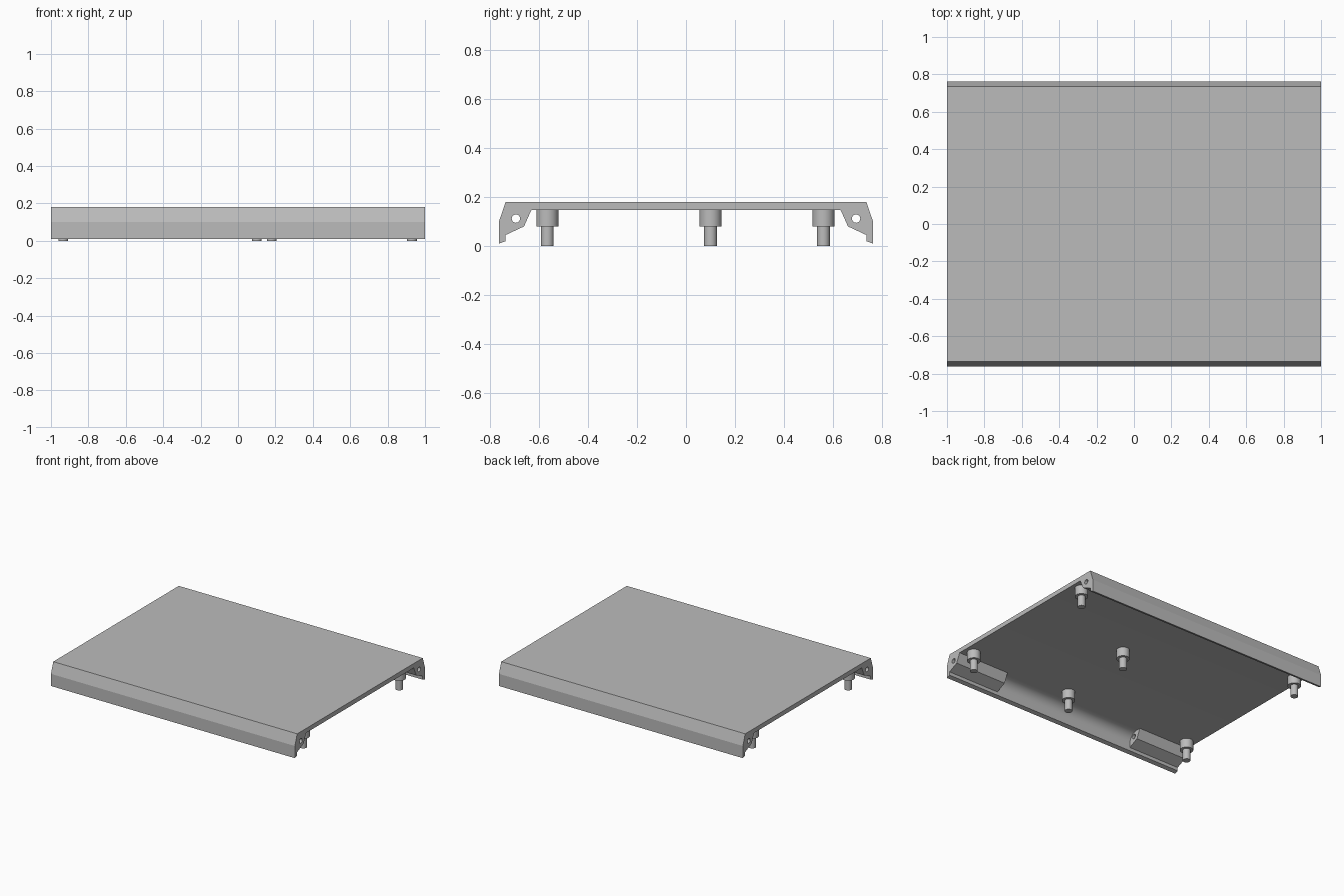
import bpy, bmesh, math

cube = bpy.data.objects.get("Cube")
if cube:
    bpy.data.objects.remove(cube, do_unlink=True)

grey = bpy.data.materials.new("light grey plastic")
grey.use_nodes = True
colour = (0.5, 0.5, 0.5, 1)
grey.diffuse_color = colour
grey.node_tree.nodes["Principled BSDF"].inputs["Base Color"].default_value = colour


def finish(obj, name):
    """Clean the mesh, name it, colour it and keep its edges crisp."""
    bm = bmesh.new()
    bm.from_mesh(obj.data)
    bmesh.ops.remove_doubles(bm, verts=bm.verts, dist=0.0001)
    bmesh.ops.recalc_face_normals(bm, faces=bm.faces)
    bm.to_mesh(obj.data)
    bm.free()
    obj.name = name
    obj.data.materials.clear()
    obj.data.materials.append(grey)
    bpy.ops.object.select_all(action="DESELECT")
    obj.select_set(True)
    bpy.context.view_layer.objects.active = obj
    bpy.ops.object.shade_smooth_by_angle(angle=math.radians(16))


def extrude_profile(name, loops, x0, x1):
    """Extrude closed (y, z) outlines along x; inner outlines become holes."""
    curve = bpy.data.curves.new(name, "CURVE")
    curve.dimensions = "2D"
    curve.fill_mode = "BOTH"
    curve.extrude = (x1 - x0) / 2
    for pts in loops:
        spline = curve.splines.new("POLY")
        spline.points.add(len(pts) - 1)
        for p, (y, z) in zip(spline.points, pts):
            p.co = (y, z, 0, 1)
        spline.use_cyclic_u = True
    obj = bpy.data.objects.new(name, curve)
    bpy.context.collection.objects.link(obj)
    obj.rotation_euler = (math.pi / 2, 0, math.pi / 2)
    obj.location.x = (x0 + x1) / 2
    bpy.ops.object.select_all(action="DESELECT")
    obj.select_set(True)
    bpy.context.view_layer.objects.active = obj
    bpy.ops.object.convert(target="MESH")
    finish(bpy.context.object, name)


def arc(cy, cz, r, a0, a1, n):
    return [(cy + r * math.cos(a0 + (a1 - a0) * i / n),
             cz + r * math.sin(a0 + (a1 - a0) * i / n)) for i in range(n + 1)]


# Cover: flat panel with a folded lip along each long edge, rounded inside
top, under, lip_in = 0.18, 0.147, -0.735
fillet = arc(-0.66, 0.072, 0.075, math.pi, math.pi / 2, 10)
half = [(-0.735, top), (-0.762, 0.10), (-0.762, 0.01), (lip_in, 0.02)] + fillet
extrude_profile("cover_panel", [half + [(-y, z) for y, z in reversed(half)]], -1, 1)

# Hinge blocks with a pin hole, one in each corner
block = fillet + [(-0.63, under), (-0.66, 0.08), (lip_in, 0.045)]
hole = arc(-0.693, 0.112, 0.017, 0, 2 * math.pi, 24)[:-1]
for sy, side in ((1, "front"), (-1, "back")):
    loops = [[(sy * y, z) for y, z in pts] for pts in (block, hole)]
    extrude_profile(side + "_left_hinge_block", loops, 0.58, 1)
    extrude_profile(side + "_right_hinge_block", loops, -1, -0.58)

# Stepped pegs under the panel
pegs = {"front_left": (0.93, -0.565), "front_middle": (0.10, -0.565),
        "front_right": (-0.935, -0.565), "centre": (0.18, 0.10),
        "back_left": (0.93, 0.56), "back_right": (-0.935, 0.56)}
for name, (x, y) in pegs.items():
    for part, r, z0, z1 in (("collar", 0.045, 0.08, under), ("pin", 0.026, 0, 0.08)):
        bpy.ops.mesh.primitive_cylinder_add(vertices=32, radius=r, depth=z1 - z0,
                                            location=(x, y, (z0 + z1) / 2))
        finish(bpy.context.object, name + "_peg_" + part)
